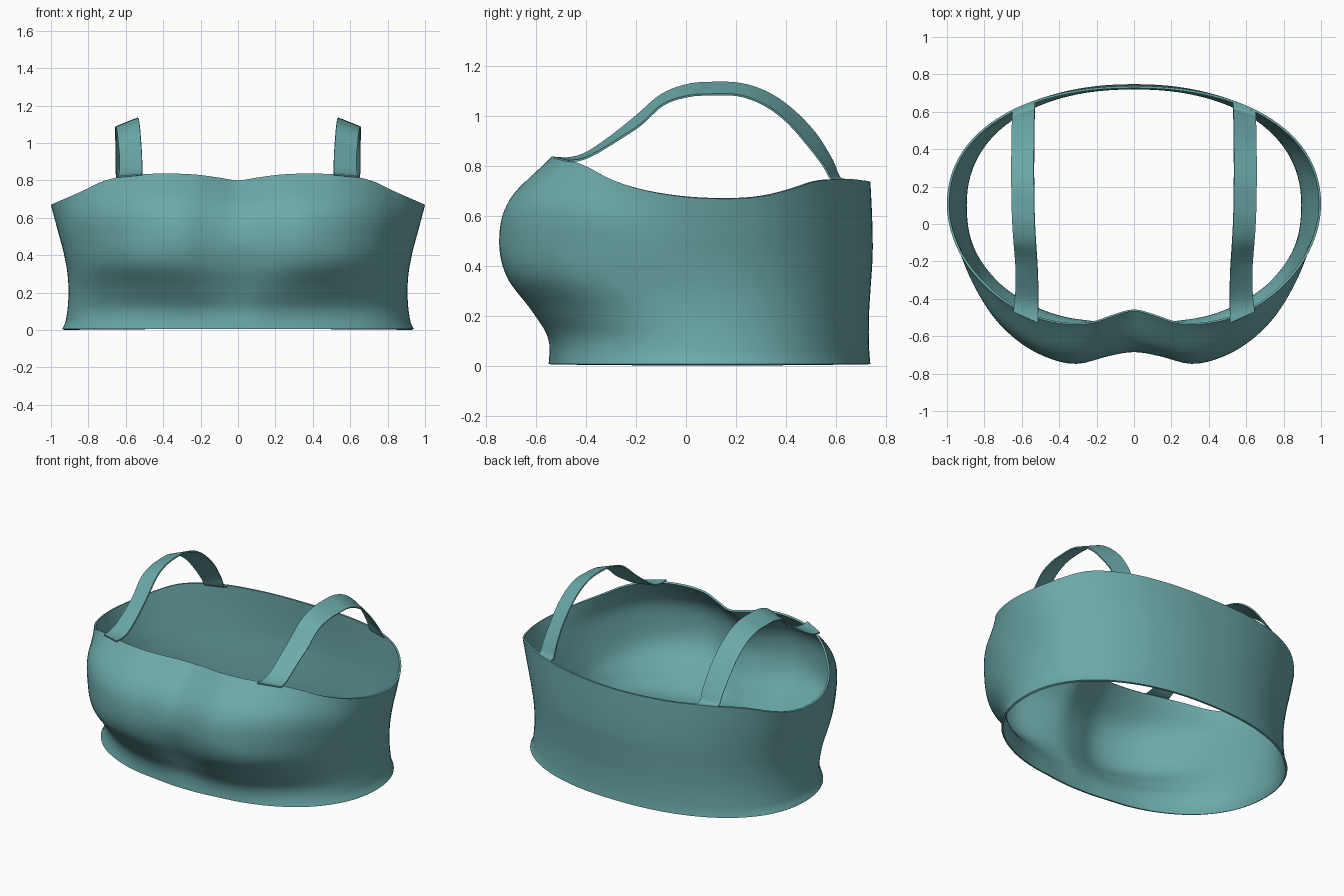
import bpy
from math import sin, cos, radians, pi, degrees

if "Cube" in bpy.data.objects:
    bpy.data.objects.remove(bpy.data.objects["Cube"])


def spline(xs, ys, x, flat=False):
    """Smooth curve through (xs, ys); flat=True gives level ends."""
    n = len(xs)
    d = [(ys[i + 1] - ys[i]) / (xs[i + 1] - xs[i]) for i in range(n - 1)]
    end = (0, 0) if flat else (d[0], d[-1])
    m = [end[0]] + [(d[i - 1] * (xs[i + 1] - xs[i]) + d[i] * (xs[i] - xs[i - 1])) / (xs[i + 1] - xs[i - 1])
                    for i in range(1, n - 1)] + [end[1]]
    k = 0
    while k < n - 2 and x > xs[k + 1]:
        k += 1
    h = xs[k + 1] - xs[k]
    t = (x - xs[k]) / h
    return ((2*t**3 - 3*t**2 + 1) * ys[k] + (t**3 - 2*t**2 + t) * h * m[k]
            + (3*t**2 - 2*t**3) * ys[k + 1] + (t**3 - t**2) * h * m[k + 1])


def sheet(name, rows, closed, thickness, offset, mirror=False):
    """Thin fabric sheet from rows of points."""
    n = len(rows[0])
    faces = []
    for j in range(len(rows) - 1):
        for i in range(n if closed else n - 1):
            k = (i + 1) % n
            faces.append((j*n + i, j*n + k, (j + 1)*n + k, (j + 1)*n + i))
    me = bpy.data.meshes.new(name)
    me.from_pydata([p for r in rows for p in r], [], faces)
    ob = bpy.data.objects.new(name, me)
    bpy.context.collection.objects.link(ob)
    me.materials.append(fabric)
    bpy.ops.object.select_all(action='DESELECT')
    ob.select_set(True)
    bpy.context.view_layer.objects.active = ob
    s = ob.modifiers.new("thickness", 'SOLIDIFY')
    s.thickness, s.offset = thickness, offset
    if mirror:
        ob.modifiers.new("mirror", 'MIRROR').use_mirror_merge = False
    for m in list(ob.modifiers):
        bpy.ops.object.modifier_apply(modifier=m.name)
    bpy.ops.object.shade_smooth_by_angle(angle=radians(40))
    return ob


fabric = bpy.data.materials.new("teal_fabric")
fabric.diffuse_color = (0.15, 0.40, 0.40, 1)
fabric.use_nodes = True
fabric.node_tree.nodes["Principled BSDF"].inputs["Base Color"].default_value = fabric.diffuse_color

# Body: radius around (0, 0.1) by angle from the front, at fractions of the height
LEVELS = [0, .04, .12, .25, .42, .6, .8, 1]
ANGLES = [0, 10, 20, 32, 47, 62, 75, 90]
RADII = [
    [.650, .656, .672, .718, .792, .872, .922, .940],
    [.647, .654, .670, .715, .784, .861, .909, .926],
    [.648, .660, .682, .725, .785, .852, .898, .915],
    [.690, .715, .757, .800, .840, .875, .900, .907],
    [.755, .792, .868, .915, .930, .922, .914, .910],
    [.785, .820, .902, .942, .957, .947, .940, .930],
    [.735, .775, .855, .907, .942, .955, .962, .965],
    [.565, .600, .672, .745, .830, .908, .968, 1.00],
]
BACK = [.638, .635, .632, .632, .639, .647, .645, .638]
RIM_A = [0, 10, 20, 32, 47, 56, 64, 75, 90, 102, 109, 117, 129, 150, 180]
RIM_Z = [.80, .815, .831, .836, .823, .793, .746, .698, .668, .677, .702, .735, .746, .741, .735]


def radius(level, a):
    side, back, n = RADII[level][-1], BACK[level], 2.2
    if a <= 90:
        return spline(ANGLES, RADII[level], a, True)
    return ((sin(radians(a)) / side)**n + (-cos(radians(a)) / back)**n)**(-1 / n)


N, M = 144, 40
rows = [[] for _ in range(M + 1)]
for i in range(N):
    phi = 2 * pi * i / N
    a = degrees(phi)
    a = min(a, 360 - a)
    if a > 179.9:
        a = 180
    col = [radius(k, a) for k in range(len(LEVELS))]
    rim = spline(RIM_A, RIM_Z, a, True)
    for j in range(M + 1):
        t = j / M
        r = spline(LEVELS, col, t)
        rows[j].append((r * sin(phi), .1 - r * cos(phi), .006 + t * (rim - .006)))
sheet("body_band", rows, True, .012, -1)

# Shoulder straps: ruled band between an inner and an outer edge path (y, z)
INNER = [(-.53, .832), (-.47, .830), (-.40, .850), (-.30, .917), (-.20, .997), (-.10, 1.082), (0, 1.122),
         (.10, 1.132), (.22, 1.127), (.33, 1.09), (.43, 1.02), (.52, .925), (.585, .82), (.615, .752), (.655, .742)]
OUTER = [(-.47, .818), (-.42, .824), (-.36, .850), (-.27, .905), (-.18, .965), (-.09, 1.045), (.01, 1.078),
         (.10, 1.084), (.21, 1.081), (.31, 1.045), (.40, .98), (.485, .885), (.55, .80), (.58, .748), (.61, .740)]
IDX = list(range(len(INNER)))


def edge(path, u):
    return [spline(IDX, [p[k] for p in path], u) for k in (0, 1)]


strap = []
steps = 70
for s in range(steps + 1):
    u = s / steps * IDX[-1]
    (y0, z0), (y1, z1) = edge(INNER, u), edge(OUTER, u)
    x0 = spline([0, 3, 6, 14], [.513, .513, .53, .53], u)
    x1 = spline([0, 3, 6, 14], [.645, .632, .65, .65], u)
    strap.append([(x0 + (x1 - x0) * v, y0 + (y1 - y0) * v, z0 + (z1 - z0) * v) for v in (1, .75, .5, .25, 0)])
sheet("shoulder_straps", strap, False, .008, 0, mirror=True)
